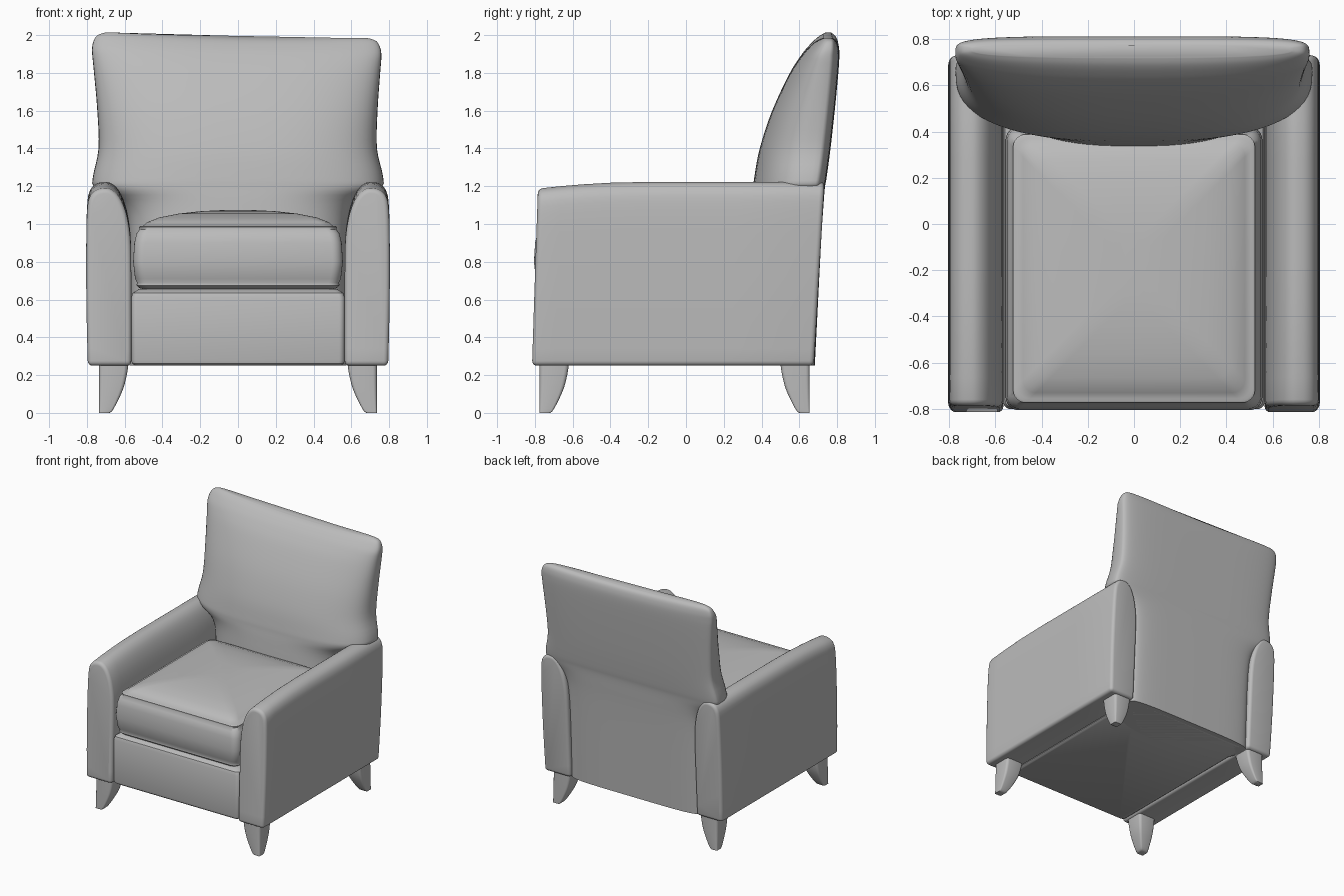
import bpy, bmesh, math

cube = bpy.data.objects.get("Cube")
if cube:
    bpy.data.objects.remove(cube, do_unlink=True)

grey = bpy.data.materials.new("grey upholstery")
grey.use_nodes = True
GREY = (0.5, 0.5, 0.5, 1)
grey.diffuse_color = GREY
grey.node_tree.nodes["Principled BSDF"].inputs["Base Color"].default_value = GREY


def loft(name, rings, bevel=0.0, angle=35):
    """Skin a stack of equal-length rings, cap the ends and smooth."""
    bm = bmesh.new()
    loops = [[bm.verts.new(p) for p in ring] for ring in rings]
    n = len(loops[0])
    for a, b in zip(loops, loops[1:]):
        for i in range(n):
            j = (i + 1) % n
            bm.faces.new((a[i], a[j], b[j], b[i]))
    bm.faces.new(loops[0][::-1])
    bm.faces.new(loops[-1])
    bmesh.ops.recalc_face_normals(bm, faces=bm.faces)
    mesh = bpy.data.meshes.new(name)
    bm.to_mesh(mesh)
    bm.free()
    mesh.materials.append(grey)
    obj = bpy.data.objects.new(name, mesh)
    bpy.context.collection.objects.link(obj)
    bpy.ops.object.select_all(action='DESELECT')
    bpy.context.view_layer.objects.active = obj
    obj.select_set(True)
    if bevel:
        mod = obj.modifiers.new("soft edges", 'BEVEL')
        mod.width, mod.segments = bevel, 4
        mod.limit_method, mod.angle_limit = 'ANGLE', math.radians(40)
        bpy.ops.object.modifier_apply(modifier=mod.name)
    bpy.ops.object.shade_smooth_by_angle(angle=math.radians(angle))
    return obj


def rounded_rect(x0, x1, y0, y1, z, r, steps=6):
    """Horizontal rectangle with rounded corners."""
    pts = []
    corners = ((x1 - r, y1 - r), (x0 + r, y1 - r), (x0 + r, y0 + r), (x1 - r, y0 + r))
    for k, (cx, cy) in enumerate(corners):
        for i in range(steps + 1):
            a = math.pi / 2 * (k + i / steps)
            pts.append((cx + r * math.cos(a), cy + r * math.sin(a), z))
    return pts


def smooth_rows(rows, steps=5):
    """Catmull-Rom interpolation between the rows of a profile."""
    out = []
    for i in range(len(rows) - 1):
        quad = [rows[max(0, min(len(rows) - 1, i + d))] for d in (-1, 0, 1, 2)]
        for s in range(steps):
            t = s / steps
            out.append([0.5 * (2 * b + (c - a) * t + (2 * a - 5 * b + 4 * c - d) * t * t
                               + (3 * b - a - 3 * c + d) * t ** 3)
                        for a, b, c, d in zip(*quad)])
    return out + [list(rows[-1])]


# Arms: round-topped profile run front to back, with slanted ends
arm_profile = [(0.565, 0.25), (0.565, 0.6), (0.567, 0.9), (0.582, 1.04), (0.607, 1.13),
               (0.64, 1.19), (0.68, 1.22), (0.72, 1.222), (0.755, 1.21), (0.782, 1.18),
               (0.797, 1.12), (0.803, 0.95), (0.803, 0.6), (0.795, 0.25)]
arm_rows = smooth_rows(arm_profile, 3)


def arm_ring(side, t):
    ring = []
    for x, z in arm_rows:
        front, back = -0.815 + 0.032 * (z - 0.25), 0.677 + 0.058 * (z - 0.25)
        droop = 0.035 * max(0, 1 - t / 0.4) ** 2 * max(0, z - 0.6) / 0.6
        ring.append((side * x, front + (back - front) * t, z - droop))
    return ring


for side, label in ((1, "left"), (-1, "right")):
    loft(label + "_arm", [arm_ring(side, t) for t in (0, 0.08, 0.16, 0.25, 0.4, 0.7, 1)], 0.025)

# Backrest: D-shaped sections; rows are height, half width, front and rear depth
back_rows = [(0.25, 0.575, 0.3, 0.682), (0.9, 0.575, 0.33, 0.715), (1.1, 0.62, 0.345, 0.728),
             (1.19, 0.755, 0.355, 0.735), (1.25, 0.768, 0.362, 0.745), (1.4, 0.737, 0.39, 0.765),
             (1.6, 0.742, 0.455, 0.787), (1.8, 0.758, 0.548, 0.806), (1.9, 0.766, 0.612, 0.812),
             (1.95, 0.757, 0.655, 0.807), (1.98, 0.735, 0.69, 0.795), (1.994, 0.69, 0.72, 0.775)]


def back_ring(z, half, front, rear):
    ring, count = [], 72
    split = rear - min(0.08, 0.4 * (rear - front))
    for i in range(count):
        a = 2 * math.pi * i / count
        c, s = math.cos(a), math.sin(a)
        power, depth = (4.5, rear - split) if s > 0 else (2.6, split - front)
        x = math.copysign(abs(c) ** (2 / power), c)
        y = math.copysign(abs(s) ** (2 / power), s)
        lean = max(0, z - 1.3) / 0.7
        wave = lean * (-0.015 * x - 0.007 * math.cos(2.6 * x))
        ring.append((half * x - 0.008 * lean, split + depth * y, z + wave))
    return ring


loft("backrest", [back_ring(*row) for row in smooth_rows(back_rows, 4)], angle=60)

# Seat base between the arms
base_rows = [(0.25, 0.02), (0.262, 0.004), (0.28, 0.0), (0.61, 0.0), (0.635, 0.008), (0.655, 0.04)]
loft("seat_base", [rounded_rect(-0.565 + d, 0.565 - d, -0.8 + d, 0.66 - d, z, 0.03)
                   for z, d in base_rows])

# Seat cushion: boxed side, raised seam and crowned top
cushion_rows = [(0.652, 0.07), (0.66, 0.035), (0.675, 0.018), (0.69, 0.02), (0.71, 0.01),
                (0.8, 0.0), (0.9, 0.006), (0.95, 0.018), (0.972, 0.034), (0.984, 0.032),
                (0.99, 0.04), (0.988, 0.05), (1.01, 0.075), (1.035, 0.14), (1.055, 0.24),
                (1.068, 0.36), (1.074, 0.48)]
loft("seat_cushion", [rounded_rect(-0.555 + d, 0.555 - d, -0.805 + d, 0.42 - d, z, 0.055)
                      for z, d in cushion_rows], angle=50)

# Legs: straight outer corner, curved taper on the inner faces
leg_rows = smooth_rows([(0.0, 0.055), (0.012, 0.07), (0.06, 0.097), (0.13, 0.128),
                        (0.2, 0.146), (0.27, 0.157)], 3)
for sx, across in ((1, "left"), (-1, "right")):
    for corner_y, sy, along in ((-0.775, 1, "front"), (0.655, -1, "rear")):
        rings = []
        for z, w in leg_rows:
            ring = rounded_rect(0, w, 0, w, z, 0.14 * w, 3)
            rings.append([(sx * (0.735 - x), corner_y + sy * y, z) for x, y, z in ring])
        loft(along + "_" + across + "_leg", rings)
